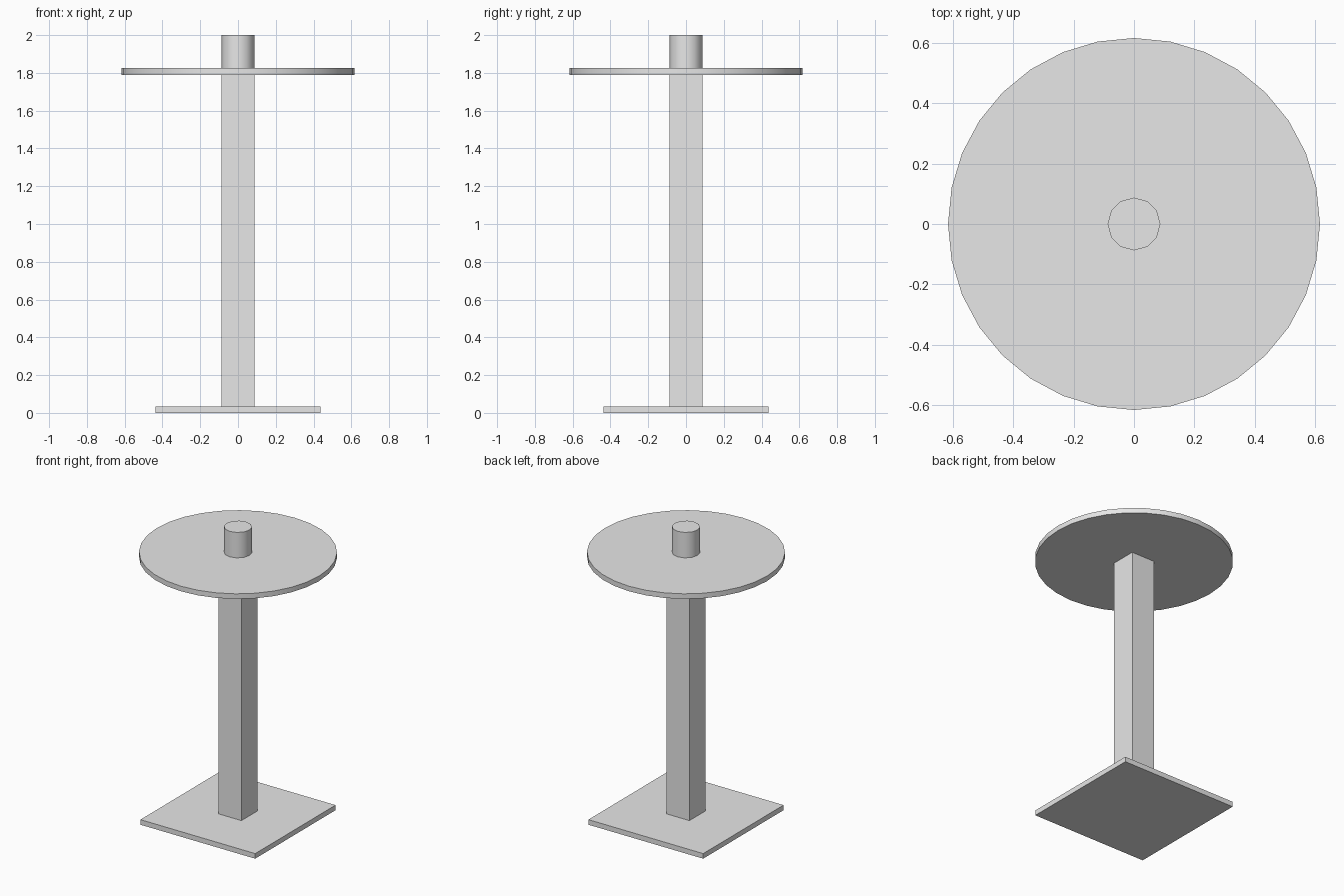
import bpy
import math

cube = bpy.data.objects.get("Cube")
if cube:
    bpy.data.objects.remove(cube, do_unlink=True)

grey = bpy.data.materials.new("light grey")
grey.use_nodes = True
grey.diffuse_color = (0.8, 0.8, 0.8, 1)
grey.node_tree.nodes["Principled BSDF"].inputs["Base Color"].default_value = grey.diffuse_color


def finish(name):
    obj = bpy.context.object
    obj.name = name
    obj.data.materials.append(grey)
    return obj


def slab(name, width, bottom, top):
    """Square box centred on the z axis."""
    bpy.ops.mesh.primitive_cube_add(size=1, location=(0, 0, (bottom + top) / 2))
    obj = finish(name)
    obj.scale = (width, width, top - bottom)
    bpy.ops.object.transform_apply(location=False, rotation=False, scale=True)


def disc(name, sides, radius, bottom, top):
    """Upright cylinder with a smooth wall and sharp rims."""
    bpy.ops.mesh.primitive_cylinder_add(vertices=sides, radius=radius, depth=top - bottom,
                                        location=(0, 0, (bottom + top) / 2))
    finish(name)
    bpy.ops.object.shade_smooth_by_angle(angle=math.radians(40))


# Foot, column, round top and the peg above it
base_top, disc_bottom, disc_top = 0.035, 1.79, 1.825
slab("base_plate", 0.873, 0, base_top)
slab("square_post", 0.175, base_top, disc_bottom)
disc("round_top", 32, 0.617, disc_bottom, disc_top)
disc("top_peg", 12, 0.0875, disc_top, 2)
